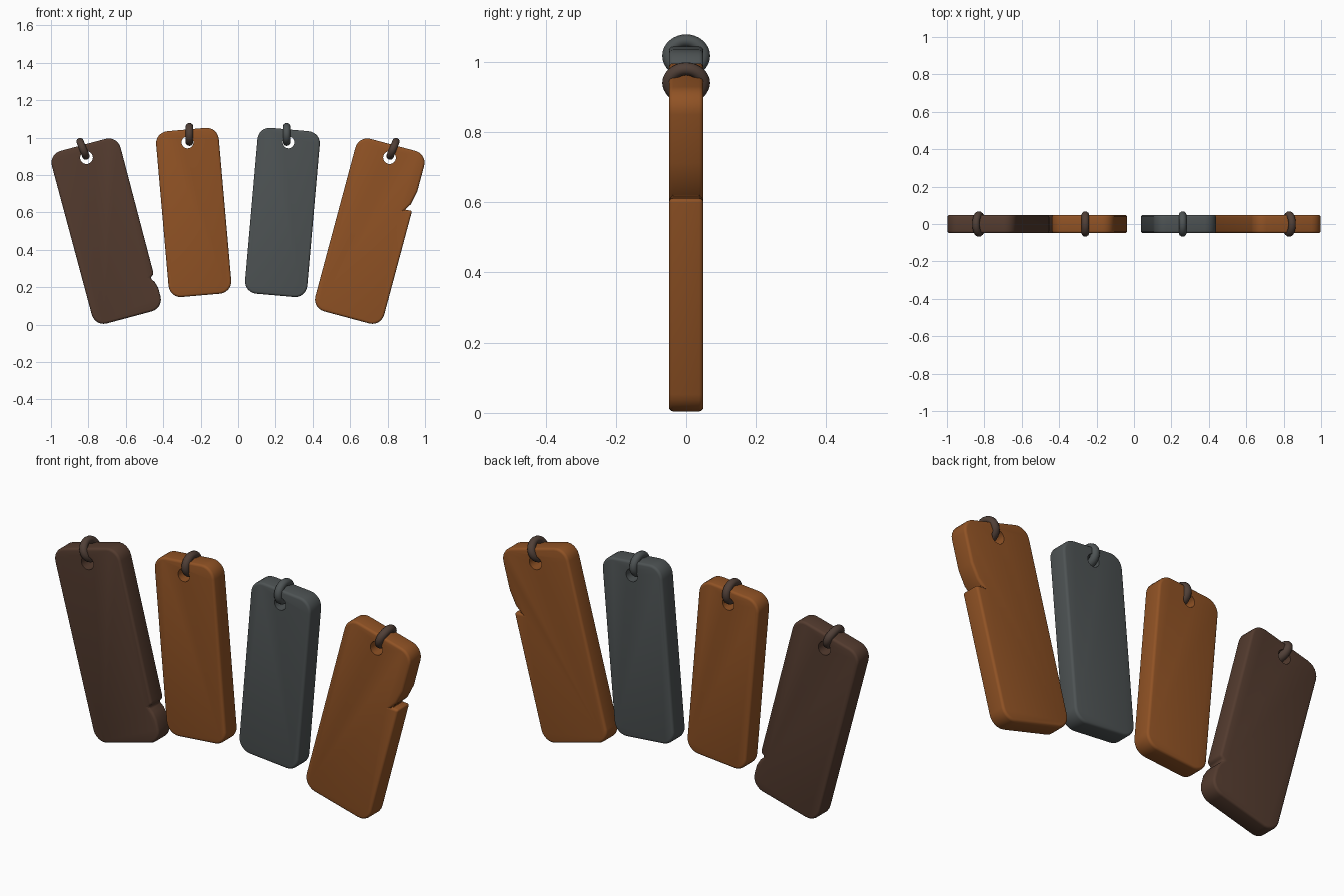
import bpy, bmesh, math
from mathutils import Vector

if "Cube" in bpy.data.objects:
    bpy.data.objects.remove(bpy.data.objects["Cube"])


def material(name, rgb):
    m = bpy.data.materials.new(name)
    m.diffuse_color = (*rgb, 1)
    m.use_nodes = True
    m.node_tree.nodes["Principled BSDF"].inputs["Base Color"].default_value = m.diffuse_color
    return m


ORANGE = material("orange brown", (0.28, 0.085, 0.018))
GREY = material("slate grey", (0.075, 0.086, 0.088))
BROWN = material("dark brown", (0.088, 0.044, 0.028))
RING = material("ring brown", (0.080, 0.050, 0.038))


def activate(o):
    bpy.ops.object.select_all(action='DESELECT')
    o.select_set(True)
    bpy.context.view_layer.objects.active = o


def outline(w, h, r, notch):
    """Rounded rectangle, anticlockwise; notch points sit on the right edge."""
    pts = []
    corners = [(1, -1, -90), (1, 1, 0), (-1, 1, 90), (-1, -1, 180)]
    for i, (sx, sz, start) in enumerate(corners):
        cx, cz = sx * (w / 2 - r), sz * (h / 2 - r)
        for k in range(7):
            a = math.radians(start + 15 * k)
            pts.append((cx + r * math.cos(a), cz + r * math.sin(a)))
        if i == 0:
            pts += notch
    return pts


def slab(name, mat, x, z, tilt, w, h, hole_z, hole_r, notch):
    # plate body
    bm = bmesh.new()
    t = 0.049
    f = bm.faces.new([bm.verts.new((px, -t, pz)) for px, pz in outline(w, h, 0.065, notch)])
    ext = bmesh.ops.extrude_face_region(bm, geom=[f])
    bmesh.ops.translate(bm, vec=(0, 2 * t, 0),
                        verts=[v for v in ext['geom'] if isinstance(v, bmesh.types.BMVert)])
    bmesh.ops.recalc_face_normals(bm, faces=bm.faces)
    me = bpy.data.meshes.new(name)
    bm.to_mesh(me)
    bm.free()
    o = bpy.data.objects.new(name, me)
    bpy.context.collection.objects.link(o)
    me.materials.append(mat)
    # hole cutter
    bpy.ops.mesh.primitive_cylinder_add(vertices=24, radius=hole_r, depth=0.3,
                                        location=(0, 0, hole_z), rotation=(math.pi / 2, 0, 0))
    cutter = bpy.context.object
    cutter.hide_render = True
    activate(o)
    bev = o.modifiers.new("soft rim", 'BEVEL')
    bev.width, bev.segments = 0.012, 3
    bev.limit_method, bev.angle_limit = 'ANGLE', math.radians(50)
    bev.use_clamp_overlap = False
    cut = o.modifiers.new("hole", 'BOOLEAN')
    cut.operation, cut.object, cut.solver = 'DIFFERENCE', cutter, 'EXACT'
    for m in ("soft rim", "hole"):
        bpy.ops.object.modifier_apply(modifier=m)
    bpy.data.objects.remove(cutter)
    o.location = (x, 0, z)
    o.rotation_euler = (0, math.radians(tilt), 0)
    activate(o)
    bpy.ops.object.shade_smooth_by_angle(angle=math.radians(35))


def ring(name, mat, x, z, tilt):
    bpy.ops.mesh.primitive_torus_add(major_radius=0.048, minor_radius=0.02,
                                     major_segments=32, minor_segments=14,
                                     location=(x, 0, z),
                                     rotation=(0, math.radians(90 + tilt), 0))
    o = bpy.context.object
    o.name = name
    o.scale = (0.9, 1, 1)
    o.data.materials.append(mat)
    bpy.ops.object.shade_smooth()


# outer plates with worn notches, inner plates with slight dents
chip_low = [(0.19, -0.365), (0.18, -0.33), (0.162, -0.302), (0.186, -0.288)]
chip_mid = [(0.19, 0.165), (0.15, 0.157), (0.174, 0.195), (0.19, 0.27)]
slab("far_left_plate", BROWN, -0.705, 0.5, -15, 0.38, 0.955, 0.407, 0.034, chip_low)
slab("inner_left_plate", ORANGE, -0.2375, 0.6, -5, 0.336, 0.89, 0.376, 0.032, [])
slab("inner_right_plate", GREY, 0.2375, 0.6, 5, 0.336, 0.89, 0.376, 0.032, [])
slab("far_right_plate", ORANGE, 0.705, 0.5, 15, 0.38, 0.955, 0.407, 0.034, chip_mid)

# hanging rings
ring("far_left_ring", RING, -0.829, 0.940, -22)
ring("inner_left_ring", RING, -0.26, 1.017, 0)
ring("inner_right_ring", GREY, 0.26, 1.017, 0)
ring("far_right_ring", RING, 0.829, 0.940, 22)
